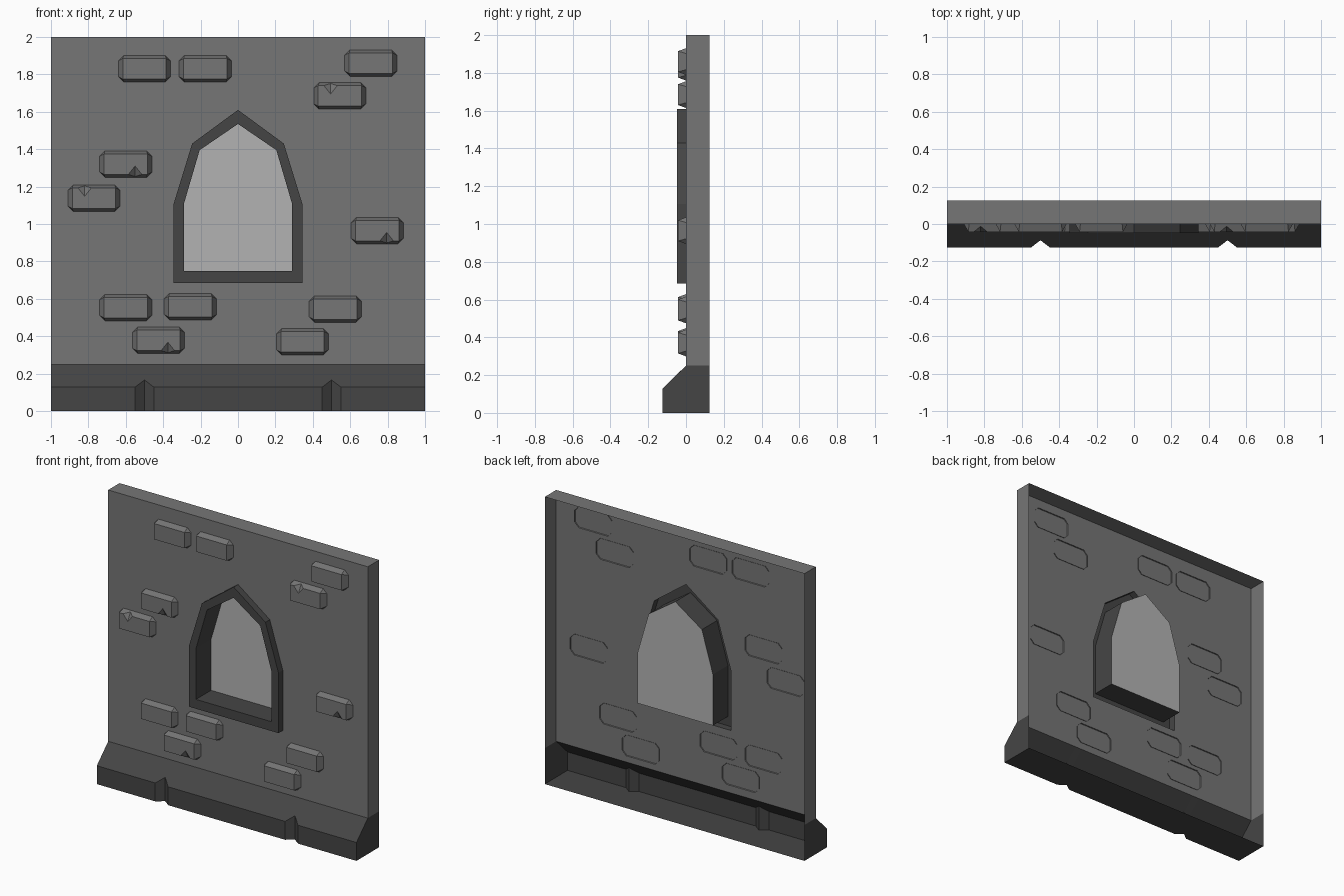
import bpy

if "Cube" in bpy.data.objects:
    bpy.data.objects.remove(bpy.data.objects["Cube"])


def material(name, g):
    m = bpy.data.materials.new(name)
    m.diffuse_color = (g, g, g, 1)
    m.use_nodes = True
    m.node_tree.nodes["Principled BSDF"].inputs["Base Color"].default_value = m.diffuse_color
    return m


STONE = material("stone", 0.18)
TRIM = material("dark_trim", 0.06)
GLASS = material("pane_grey", 0.45)


def build(name, verts, faces, *mats):
    me = bpy.data.meshes.new(name)
    me.from_pydata(verts, [], faces)
    for m in mats:
        me.materials.append(m)
    ob = bpy.data.objects.new(name, me)
    bpy.context.collection.objects.link(ob)
    return ob


def symmetric(half):
    """Counter-clockwise loop from a right half listed bottom to apex."""
    return half + [(-x, z) for x, z in reversed(half[:-1])]


D = 0.125
OUTER = [(0.345, 0.685), (0.345, 1.105), (0.245, 1.43), (0, 1.61)]
INNER = [(0.29, 0.75), (0.29, 1.105), (0.205, 1.395), (0, 1.535)]

# Wall: thin open-backed shell with a window opening, plus top and side returns
half = [(0, 0.25), (1, 0.25), (1, 2), (0, 2)] + OUTER[::-1] + [(0, 0.685)]
n = len(half)
verts = [(x, 0, z) for x, z in half] + [(-x, 0, z) for x, z in half]
verts += [(1, D, 0.25), (1, D, 2), (-1, D, 2), (-1, D, 0.25)]
b = 2 * n
build("wall", verts, [
    tuple(range(n)), tuple(reversed(range(n, 2 * n))),
    (1, b, b + 1, 2), (n + 2, b + 2, b + 3, n + 1),
    (3, 2, b + 1, b + 2, n + 2)], STONE)

# Window frame: raised surround, tunnel to the back, pane closing it
outer, inner = symmetric(OUTER), symmetric(INNER)
rings = [(outer, 0), (outer, -0.048), (inner, -0.048), (inner, 0.118)]
n = len(outer)
verts = [(x, y, z) for loop, y in rings for x, z in loop]
faces = [(r * n + i, r * n + (i + 1) % n, (r + 1) * n + (i + 1) % n, (r + 1) * n + i)
         for r in range(3) for i in range(n)]
build("window_frame", verts, faces, TRIM)
build("window_pane", [(x, 0.118, z) for x, z in inner], [tuple(range(n))], GLASS)

# Base: plinth section swept along x, pinched in at the two grooves
stations = [(-1, 0), (-0.55, 0), (-0.5, 0.038), (-0.45, 0),
            (0.45, 0), (0.5, 0.038), (0.55, 0), (1, 0)]
verts, faces = [], []
for x, cut in stations:
    y, z = -D + cut, 0.128 + cut
    verts += [(x, D, 0), (x, y, 0), (x, y, z), (x, 0, 0.25)]
for i in range(len(stations) - 1):
    for j in range(3):
        a = 4 * i + j
        faces.append((a, a + 4, a + 5, a + 1))
e = len(verts)
verts += [(-1, D, 0.25), (1, D, 0.25)]
faces += [(0, 1, 2, 3, e), (e - 4, e + 1, e - 1, e - 2, e - 3)]
build("base", verts, faces, TRIM)


# Bricks: clipped-corner blocks with a bevelled face; chip 1 = top edge, -1 = bottom edge
def brick(name, cx, cz, chip):
    hx, hz, c = 0.143, 0.073, 0.032
    fx, fz, back, front = hx - 0.027, hz - 0.018, 0.006, -0.042
    pts = [(x, back, z) for x, z in (
        (-hx + c, hz), (hx - c, hz), (hx, hz - c), (hx, c - hz),
        (hx - c, -hz), (c - hx, -hz), (-hx, c - hz), (-hx, hz - c))]
    pts += [(-fx, front, fz), (fx, front, fz), (fx, front, -fz), (-fx, front, -fz)]
    top, face = [1, 0, 8, 9], [8, 11, 10, 9]
    faces = [(3, 2, 9, 10), (5, 4, 10, 11), (7, 6, 11, 8),
             (2, 1, 9), (4, 3, 10), (6, 5, 11), (0, 7, 8)]
    if chip:
        k, w = -0.05, 0.036
        pts += [(k - w, front, fz), (k, front, fz - 0.045), (k + w, front, fz),
                (k, front + 0.03, fz + 0.011)]
        top, face = [1, 0, 8, 12, 15, 14, 9], [8, 11, 10, 9, 14, 13, 12]
        faces += [(12, 13, 15), (13, 14, 15)]
    s = chip or 1
    build(name, [(cx + s * x, y, cz + s * z) for x, y, z in pts],
          faces + [tuple(top), tuple(face)], STONE)


BRICKS = [(-0.5, 1.83, 0), (-0.175, 1.83, 0), (0.71, 1.86, 0), (0.545, 1.685, 1),
          (-0.6, 1.32, -1), (-0.77, 1.138, 1), (0.745, 0.965, -1), (-0.6, 0.553, 0),
          (-0.255, 0.558, 0), (0.52, 0.545, 0), (-0.425, 0.378, -1), (0.345, 0.37, 0)]
for i, spec in enumerate(BRICKS):
    brick(f"brick_{i + 1}", *spec)
